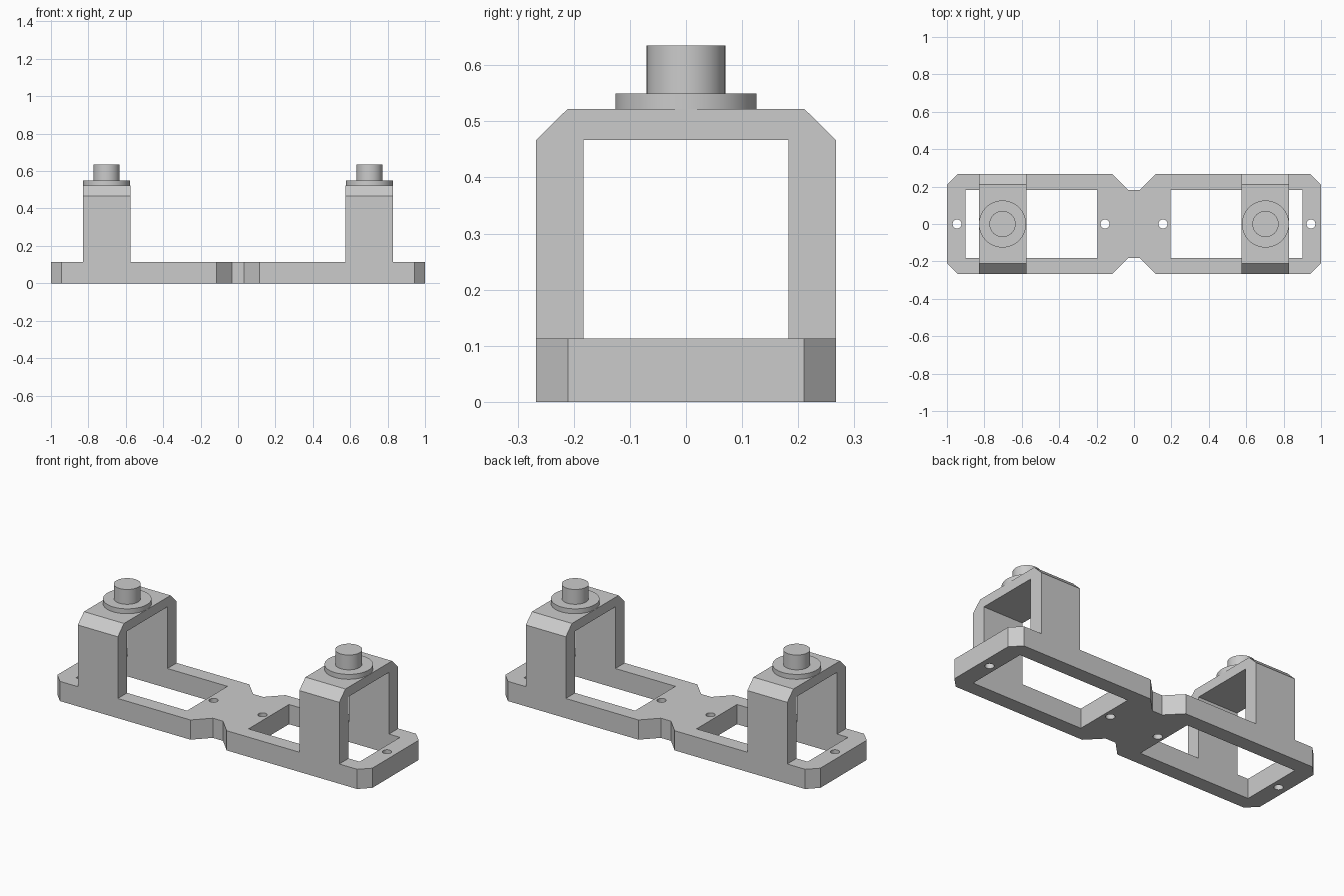
import bpy
import bmesh
from math import radians
from mathutils import Matrix, Vector

cube = bpy.data.objects.get("Cube")
if cube:
    bpy.data.objects.remove(cube, do_unlink=True)

grey = bpy.data.materials.new("plain_grey")
grey.use_nodes = True
colour = (0.6, 0.6, 0.6, 1)
grey.diffuse_color = colour
grey.node_tree.nodes["Principled BSDF"].inputs["Base Color"].default_value = colour

HALF_DEPTH = 0.267
BASE_TOP = 0.113
POST_X = 0.703


def add_object(name, bm):
    bmesh.ops.recalc_face_normals(bm, faces=bm.faces)
    mesh = bpy.data.meshes.new(name)
    bm.to_mesh(mesh)
    bm.free()
    mesh.materials.append(grey)
    obj = bpy.data.objects.new(name, mesh)
    bpy.context.collection.objects.link(obj)
    return obj


def prism(name, points, offset):
    """Extrude a closed outline along the offset vector."""
    bm = bmesh.new()
    face = bm.faces.new([bm.verts.new(p) for p in points])
    result = bmesh.ops.extrude_face_region(bm, geom=[face])
    top = [v for v in result["geom"] if isinstance(v, bmesh.types.BMVert)]
    bmesh.ops.translate(bm, vec=Vector(offset), verts=top)
    return add_object(name, bm)


def cylinder(name, x, radius, bottom, top):
    bm = bmesh.new()
    bmesh.ops.create_cone(bm, cap_ends=True, segments=64, radius1=radius, radius2=radius,
                          depth=top - bottom, matrix=Matrix.Translation((x, 0, (top + bottom) / 2)))
    return add_object(name, bm)


def cut(obj, cutter):
    mod = obj.modifiers.new(cutter.name, "BOOLEAN")
    mod.operation = "DIFFERENCE"
    mod.solver = "EXACT"
    mod.object = cutter
    bpy.context.view_layer.objects.active = obj
    bpy.ops.object.modifier_apply(modifier=mod.name)
    bpy.data.objects.remove(cutter, do_unlink=True)


# Base plate with clipped corners and a narrowed waist
quarter = [(0.032, 0.182), (0.115, HALF_DEPTH), (0.943, HALF_DEPTH), (1, 0.21)]
right_half = quarter + [(x, -y) for x, y in reversed(quarter)]
outline = right_half + [(-x, -y) for x, y in right_half]
base = prism("base_plate", [(x, y, 0) for x, y in outline], (0, 0, BASE_TOP))

# Windows and screw holes through the base
for side in (-1, 1):
    window = [(0.195, -0.183), (0.9, -0.183), (0.9, 0.183), (0.195, 0.183)]
    cut(base, prism("window_cutter", [(side * x, y, -0.1) for x, y in window], (0, 0, 0.4)))
    for x in (0.155, 0.946):
        cut(base, cylinder("hole_cutter", side * x, 0.024, -0.1, 0.3))

# Arches, each with a round flange and peg on top
arch_half = [(0.183, BASE_TOP), (HALF_DEPTH, BASE_TOP), (HALF_DEPTH, 0.467), (0.211, 0.522)]
arch = arch_half + [(-y, z) for y, z in reversed(arch_half)] + [(-0.183, 0.467), (0.183, 0.467)]
rounded = [base]
for side, label in ((-1, "right"), (1, "left")):
    start = side * POST_X - 0.127
    prism(label + "_arch", [(start, y, z) for y, z in arch], (0.254, 0, 0))
    rounded.append(cylinder(label + "_flange", side * POST_X, 0.126, 0.522, 0.55))
    rounded.append(cylinder(label + "_peg", side * POST_X, 0.07, 0.55, 0.635))

# Smooth the round walls, keeping rims sharp
bpy.ops.object.select_all(action="DESELECT")
for obj in rounded:
    obj.select_set(True)
bpy.context.view_layer.objects.active = base
bpy.ops.object.shade_smooth_by_angle(angle=radians(30))
